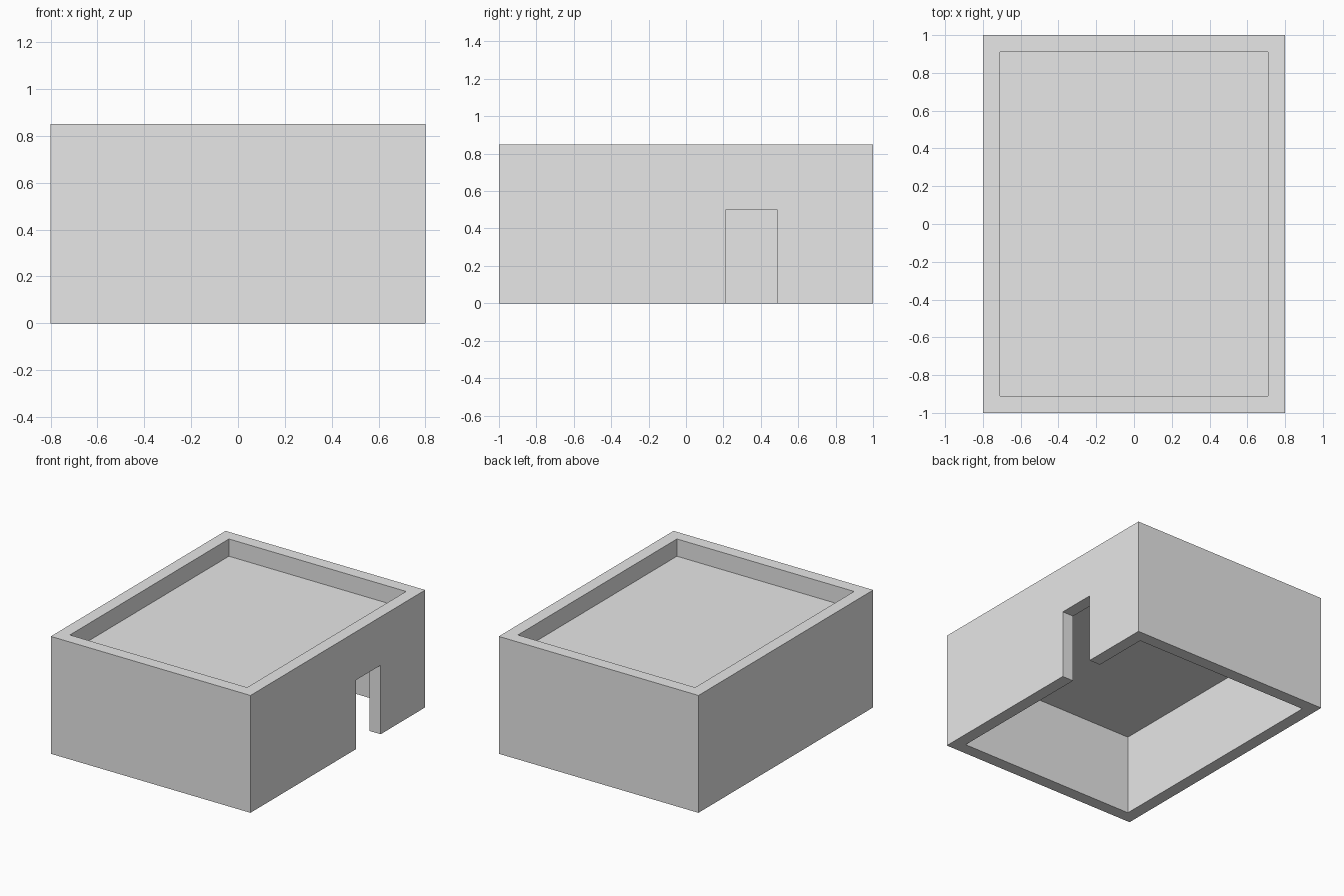
import bpy

if "Cube" in bpy.data.objects:
    bpy.data.objects.remove(bpy.data.objects["Cube"], do_unlink=True)

WIDTH, DEPTH, HEIGHT = 1.6, 2.0, 0.85
WALL = 0.09
CEILING, ROOF = 0.585, 0.725
DOOR_Y, DOOR_TOP = (0.21, 0.49), 0.5

grey = bpy.data.materials.new("plain grey")
grey.use_nodes = True
grey.diffuse_color = (0.8, 0.8, 0.8, 1)
grey.node_tree.nodes["Principled BSDF"].inputs["Base Color"].default_value = grey.diffuse_color


def box(name, x, y, z):
    """Box spanning the given (low, high) ranges."""
    spans = (x, y, z)
    bpy.ops.mesh.primitive_cube_add(size=1, location=[(a + b) / 2 for a, b in spans])
    ob = bpy.context.object
    ob.name = name
    ob.scale = [b - a for a, b in spans]
    bpy.ops.object.transform_apply(location=True, scale=True)
    ob.data.materials.append(grey)
    return ob


def cut(target, cutter):
    """Subtract the cutter from the target and discard it."""
    cutter.hide_render = True
    mod = target.modifiers.new("cut", 'BOOLEAN')
    mod.operation, mod.solver, mod.object = 'DIFFERENCE', 'EXACT', cutter
    bpy.context.view_layer.objects.active = target
    bpy.ops.object.modifier_apply(modifier=mod.name)
    bpy.data.objects.remove(cutter, do_unlink=True)


# Solid block of the building
hx, hy = WIDTH / 2, DEPTH / 2
shell = box("building_shell", (-hx, hx), (-hy, hy), (0, HEIGHT))
inner_x, inner_y = (WALL - hx, hx - WALL), (WALL - hy, hy - WALL)

# Open-bottomed room, sunken roof behind a parapet, and side doorway
cut(shell, box("room_cutter", inner_x, inner_y, (-0.1, CEILING)))
cut(shell, box("roof_cutter", inner_x, inner_y, (ROOF, HEIGHT + 0.1)))
cut(shell, box("doorway_cutter", (hx - 2 * WALL, hx + 0.1), DOOR_Y, (-0.1, DOOR_TOP)))
